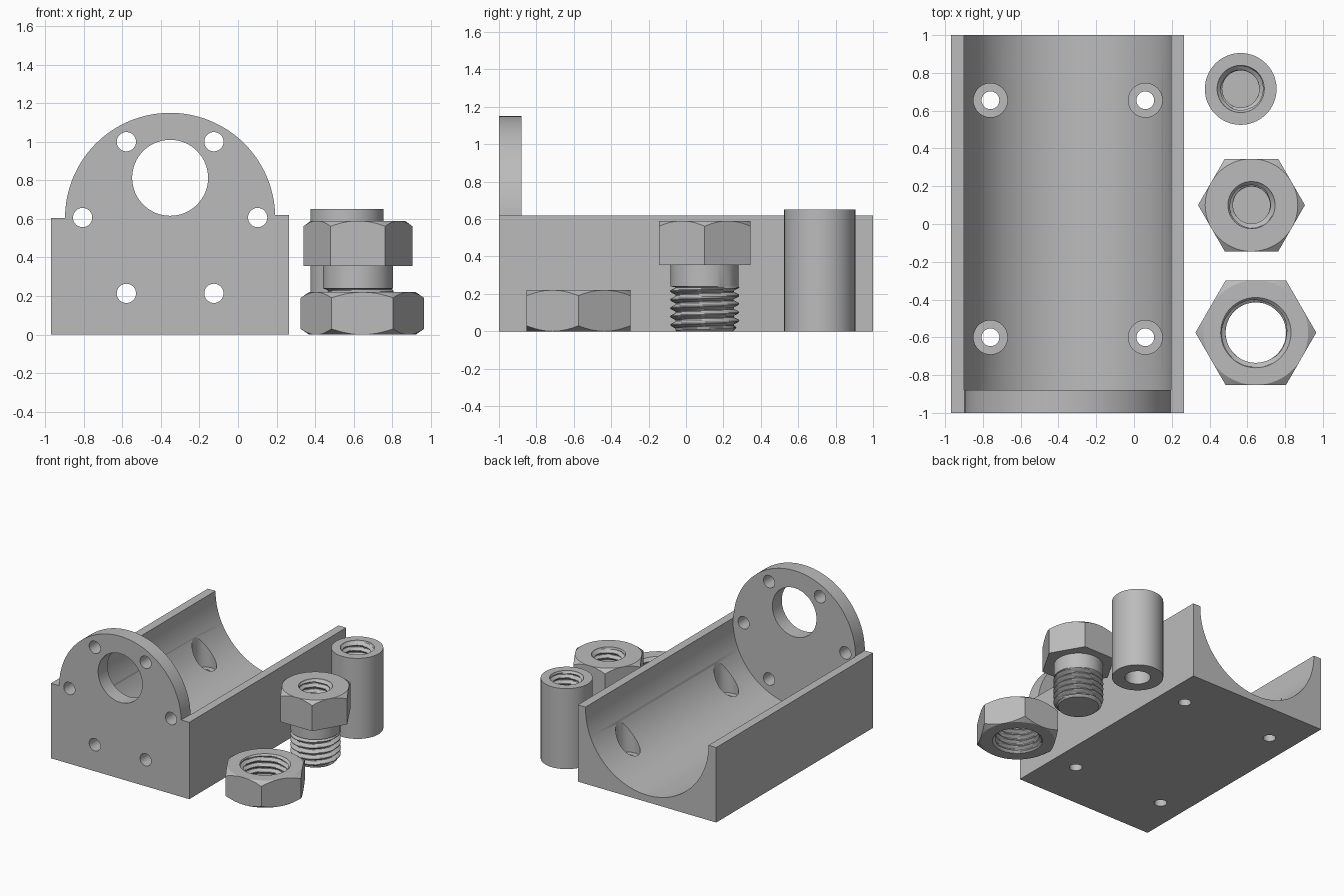
import bpy, bmesh, math

if "Cube" in bpy.data.objects:
    bpy.data.objects.remove(bpy.data.objects["Cube"])

grey = bpy.data.materials.new("machined grey")
grey.diffuse_color = (0.5, 0.5, 0.5, 1)
grey.use_nodes = True
grey.node_tree.nodes["Principled BSDF"].inputs["Base Color"].default_value = grey.diffuse_color
PITCH = 0.045
SEG = 64


def finish(bm, name):
    bmesh.ops.recalc_face_normals(bm, faces=bm.faces)
    me = bpy.data.meshes.new(name)
    bm.to_mesh(me)
    bm.free()
    me.materials.append(grey)
    ob = bpy.data.objects.new(name, me)
    bpy.context.collection.objects.link(ob)
    return ob


def loft(name, rings):
    """Closed solid through rings of equal point count."""
    bm = bmesh.new()
    vs = [[bm.verts.new(p) for p in ring] for ring in rings]
    n = len(vs[0])
    for a, b in zip(vs, vs[1:]):
        for i in range(n):
            j = (i + 1) % n
            bm.faces.new((a[i], a[j], b[j], b[i]))
    bm.faces.new(vs[0][::-1])
    bm.faces.new(vs[-1])
    return finish(bm, name)


def extrude_y(name, pts, y0, y1):
    return loft(name, [[(x, y, z) for x, z in pts] for y in (y0, y1)])


def turned(name, x, y, rows, n=SEG):
    """Turned solid; rows are (z, radius) or (z, function of angle)."""
    rings = []
    for z, r in rows:
        ring = []
        for i in range(n):
            a = 2 * math.pi * i / n
            q = r(a) if callable(r) else r
            ring.append((x + q * math.cos(a), y + q * math.sin(a), z))
        rings.append(ring)
    return loft(name, rings)


def thread_rows(z0, z1, root, crest, limit):
    """Helical thread rows; limit(z, r) shapes the chamfered ends."""
    n = round((z1 - z0) / PITCH * 8)
    rows = []
    for k in range(n + 1):
        z = z0 + (z1 - z0) * k / n

        def radius(a, z=z):
            t = (z / PITCH - a / (2 * math.pi)) % 1
            w = min(1, max(0, 1.5 * abs(2 * t - 1) - 0.25))
            return limit(z, root + (crest - root) * w)
        rows.append((z, radius))
    return rows


def boolean(ob, other, op):
    mod = ob.modifiers.new(op, 'BOOLEAN')
    mod.operation, mod.solver, mod.object = op, 'EXACT', other
    dg = bpy.context.evaluated_depsgraph_get()
    me = bpy.data.meshes.new_from_object(ob.evaluated_get(dg))
    ob.modifiers.clear()
    ob.data = me
    bpy.data.objects.remove(other)


def hex_block(name, x, y, z0, z1, flat, chamfer_bottom):
    """Hexagon with chamfered corners, points along x."""
    R = flat / math.cos(math.pi / 6)
    ob = turned(name, x, y, [(z0, R), (z1, R)], 6)
    c, big = 0.04, R + 0.015
    low = [(z0, flat), (z0 + c, big)] if chamfer_bottom else [(z0 - 0.01, big)]
    boolean(ob, turned("corner_trim", x, y, low + [(z1 - c, big), (z1, flat)], 96), 'INTERSECT')
    return ob


# Cradle: block and round end plate in one outline
CX, CZ, R = -0.352, 0.605, 0.545
a0 = math.asin(0.015 / R)
arc = [(CX + R * math.cos(a), CZ + R * math.sin(a))
       for a in [a0 + (math.pi - a0) * i / 64 for i in range(65)]]
cradle = extrude_y("cradle", [(-0.97, 0), (0.265, 0), (0.265, 0.62)] + arc + [(-0.97, 0.605)], -1, 1)

# Trough behind the end plate
T = 0.549
trough = [(CX + T * math.cos(a), CZ + T * math.sin(a))
          for a in [math.pi + math.pi * i / 64 for i in range(65)]]
boolean(cradle, extrude_y("trough_cutter", trough + [(CX + T, 1.4), (CX - T, 1.4)], -0.88, 1.1), 'DIFFERENCE')


# Shaft hole and ring of six bolt holes in the end plate
def plate_hole(x, z, r, n):
    pts = [(x + r * math.cos(2 * math.pi * i / n), z + r * math.sin(2 * math.pi * i / n)) for i in range(n)]
    boolean(cradle, extrude_y("hole_cutter", pts, -1.1, -0.8), 'DIFFERENCE')


plate_hole(CX, 0.813, 0.197, 64)
for k in range(6):
    a = k * math.pi / 3
    plate_hole(CX + 0.454 * math.cos(a), 0.607 + 0.454 * math.sin(a), 0.05, 32)

# Counterbored mounting holes in the floor
for x in (-0.76, 0.06):
    for y in (-0.6, 0.655):
        rows = [(-0.1, 0.047), (0.12, 0.047), (0.12, 0.09), (0.55, 0.09)]
        boolean(cradle, turned("mount_cutter", x, y, rows, 32), 'DIFFERENCE')

# Coupler tube: threaded from the top, plain bore from below
X, Y = 0.565, 0.715
tube = turned("coupler_tube", X, Y, [(0, 0.19), (0.65, 0.19)])
rows = thread_rows(0.3, 0.66, 0.098, 0.122, lambda z, r: max(r, 0.125 - max(0, 0.645 - z)))
boolean(tube, turned("tube_thread_cutter", X, Y, rows), 'DIFFERENCE')
boolean(tube, turned("tube_bore_cutter", X, Y, [(-0.05, 0.095), (0.22, 0.095)]), 'DIFFERENCE')

# Hex bolt: threaded shank, plain neck, head with threaded blind hole
X, Y = 0.622, 0.1
bolt = hex_block("hex_bolt", X, Y, 0.355, 0.59, 0.245, False)
rows = thread_rows(0, 0.235, 0.155, 0.185, lambda z, r: min(r, 0.15 + z))
rows += [(0.24, 0.182), (0.4, 0.182)]
boolean(bolt, turned("shank", X, Y, rows), 'UNION')
rows = thread_rows(0.25, 0.60, 0.098, 0.122, lambda z, r: max(r, 0.125 - max(0, 0.585 - z)))
boolean(bolt, turned("bolt_thread_cutter", X, Y, rows), 'DIFFERENCE')

# Hex nut: threaded through hole, chamfered at both ends
X, Y = 0.645, -0.575
nut = hex_block("hex_nut", X, Y, 0, 0.22, 0.277, True)
rows = thread_rows(-0.01, 0.23, 0.16, 0.184,
                   lambda z, r: max(r, 0.187 - max(0, min(z, 0.22 - z))))
boolean(nut, turned("nut_thread_cutter", X, Y, rows), 'DIFFERENCE')

# Smooth round walls, sharp edges kept
for ob in (cradle, tube, bolt, nut):
    bpy.ops.object.select_all(action='DESELECT')
    ob.select_set(True)
    bpy.context.view_layer.objects.active = ob
    bpy.ops.object.shade_smooth_by_angle(angle=math.radians(25))
